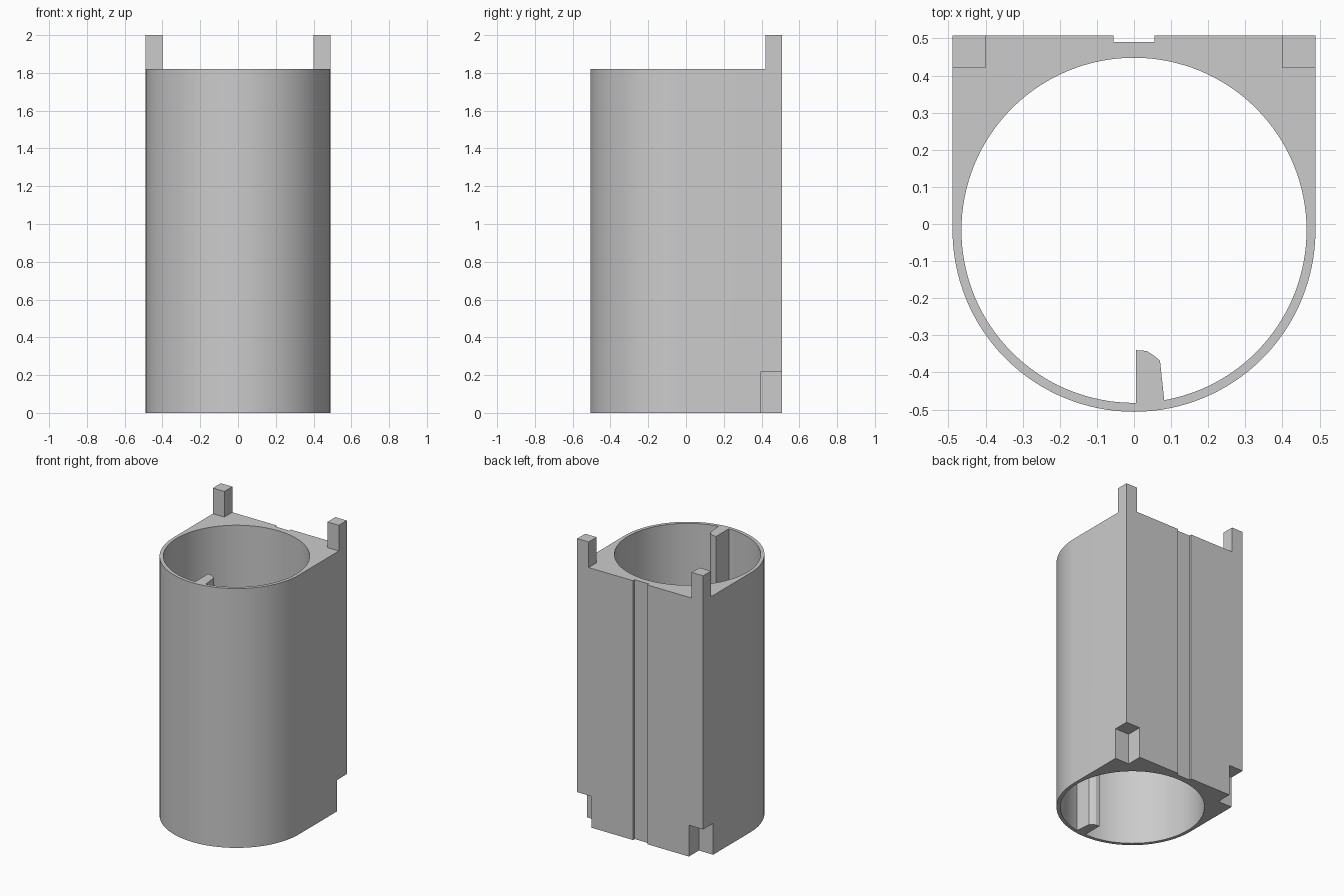
import bpy, bmesh, math

cube = bpy.data.objects.get("Cube")
if cube:
    bpy.data.objects.remove(cube, do_unlink=True)

grey = bpy.data.materials.new("plain grey")
grey.use_nodes = True
grey.diffuse_color = (0.6, 0.6, 0.6, 1)
grey.node_tree.nodes["Principled BSDF"].inputs["Base Color"].default_value = (0.6, 0.6, 0.6, 1)

HALF, BACK, AXIS_Y = 0.489, 0.508, -0.017
BORE, BODY_TOP, TOP = 0.465, 1.82, 2.0


def prism(name, points, z0, z1):
    """Extrude a flat outline from z0 to z1."""
    bm = bmesh.new()
    face = bm.faces.new([bm.verts.new((x, y, z0)) for x, y in points])
    up = bmesh.ops.extrude_face_region(bm, geom=[face])["geom"]
    bmesh.ops.translate(bm, vec=(0, 0, z1 - z0),
                        verts=[v for v in up if isinstance(v, bmesh.types.BMVert)])
    bmesh.ops.recalc_face_normals(bm, faces=bm.faces)
    mesh = bpy.data.meshes.new(name)
    bm.to_mesh(mesh)
    bm.free()
    mesh.materials.append(grey)
    obj = bpy.data.objects.new(name, mesh)
    bpy.context.collection.objects.link(obj)
    return obj


def box(name, x0, x1, y0, y1, z0, z1):
    return prism(name, [(x0, y0), (x1, y0), (x1, y1), (x0, y1)], z0, z1)


def arc(radius, start, end, steps):
    angles = [start + (end - start) * i / steps for i in range(steps + 1)]
    return [(radius * math.cos(a), AXIS_Y + radius * math.sin(a)) for a in angles]


def cut(target, cutter):
    cutter.hide_render = True
    mod = target.modifiers.new("cut", "BOOLEAN")
    mod.operation, mod.solver, mod.object = "DIFFERENCE", "EXACT", cutter
    bpy.context.view_layer.objects.active = target
    bpy.ops.object.modifier_apply(modifier=mod.name)
    bpy.data.objects.remove(cutter, do_unlink=True)


# Sleeve: round front, square back
outline = arc(HALF, math.pi, 2 * math.pi, 64) + [(HALF, BACK), (-HALF, BACK)]
sleeve = prism("sleeve", outline, 0, BODY_TOP)

# Bore, back groove and the two lower corner notches
cut(sleeve, prism("bore_cutter", arc(BORE, 0, 2 * math.pi, 128)[:-1], -0.1, BODY_TOP + 0.1))
cut(sleeve, box("groove_cutter", -0.055, 0.055, 0.49, 0.6, -0.1, BODY_TOP + 0.1))
for side in (-1, 1):
    xs = sorted((side * 0.378, side * 0.6))
    cut(sleeve, box("notch_cutter", *xs, 0.397, 0.6, -0.1, 0.22))

# Upper corner posts
for side, label in ((-1, "right"), (1, "left")):
    xs = sorted((side * 0.4, side * HALF))
    box(label + "_post", *xs, 0.42, BACK, BODY_TOP, TOP)

# Key rib inside the bore, with a rounded tip
prism("key_rib", [(0.005, -0.49), (0.083, -0.488), (0.07, -0.368),
                  (0.053, -0.354), (0.034, -0.342), (0.005, -0.34)], 0, BODY_TOP)

bpy.ops.object.select_all(action="DESELECT")
sleeve.select_set(True)
bpy.context.view_layer.objects.active = sleeve
bpy.ops.object.shade_smooth_by_angle(angle=math.radians(30))
